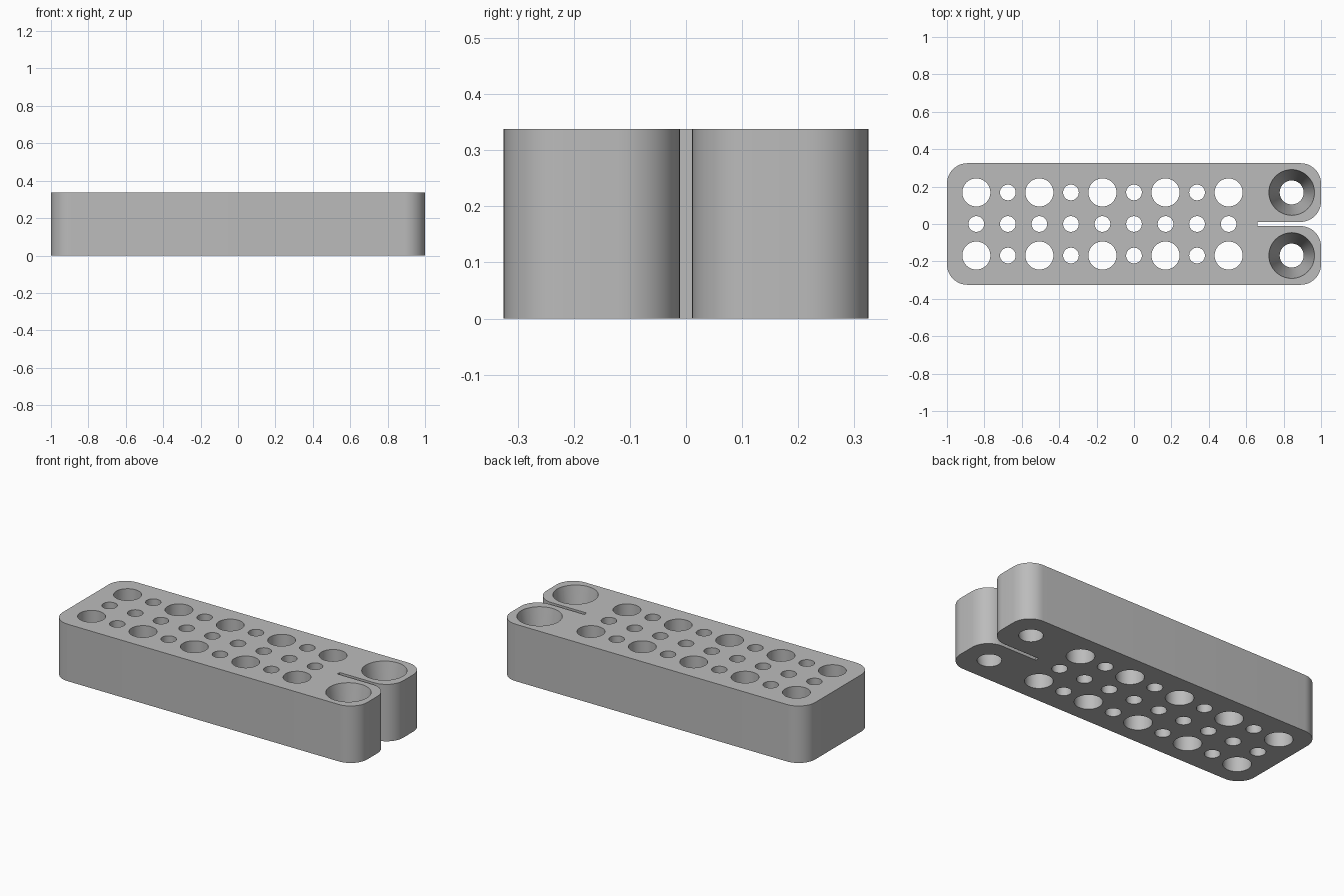
import bpy
import bmesh
from math import radians
from mathutils import Matrix

LENGTH, HALF_W, HEIGHT = 2.0, 0.325, 0.338
PITCH = 0.1686
CORNER = 0.11
SLOT_X, SLOT_HALF = 0.66, 0.011
OVER = 0.02

cube = bpy.data.objects.get("Cube")
if cube:
    bpy.data.objects.remove(cube, do_unlink=True)


def make_object(name, bm):
    bmesh.ops.recalc_face_normals(bm, faces=bm.faces)
    mesh = bpy.data.meshes.new(name)
    bm.to_mesh(mesh)
    bm.free()
    obj = bpy.data.objects.new(name, mesh)
    bpy.context.collection.objects.link(obj)
    return obj


def add_hole(bm, x, y, r_bottom, r_top, sides=48):
    # Through hole, overshooting both faces at the same taper
    extra = (r_top - r_bottom) * OVER / HEIGHT
    bmesh.ops.create_cone(
        bm, cap_ends=True, segments=sides,
        radius1=r_bottom - extra, radius2=r_top + extra,
        depth=HEIGHT + 2 * OVER,
        matrix=Matrix.Translation((x, y, HEIGHT / 2)))


# Block body: slotted outline, extruded, with rounded outer corners
end = LENGTH / 2
half = [(-end, HALF_W), (end, HALF_W), (end, SLOT_HALF), (SLOT_X, SLOT_HALF)]
outline = half + [(x, -y) for x, y in reversed(half)]
bm = bmesh.new()
base = bm.faces.new([bm.verts.new((x, y, 0)) for x, y in outline])
top = bmesh.ops.extrude_face_region(bm, geom=[base])["geom"]
bmesh.ops.translate(bm, vec=(0, 0, HEIGHT),
                    verts=[v for v in top if isinstance(v, bmesh.types.BMVert)])
corners = [e for e in bm.edges
           if abs(e.verts[0].co.z - e.verts[1].co.z) > 0.1
           and abs(e.verts[0].co.x) > end - 0.01]
bmesh.ops.bevel(bm, geom=corners, offset=CORNER, segments=12,
                profile=0.5, affect='EDGES')
block = make_object("tool_holder_block", bm)

# Hole pattern: alternating sizes outside, small holes down the middle
bm = bmesh.new()
for i in range(-5, 4):
    add_hole(bm, i * PITCH, 0, 0.042, 0.042)
    r = 0.075 if i % 2 else 0.042
    for side in (-1, 1):
        add_hole(bm, i * PITCH, side * PITCH, r, r)

# Tapered sockets beside the slot
for side in (-1, 1):
    add_hole(bm, 5 * PITCH, side * PITCH, 0.064, 0.122, 64)
cutter = make_object("hole_cutter", bm)
cutter.hide_render = True

cut = block.modifiers.new("holes", 'BOOLEAN')
cut.operation = 'DIFFERENCE'
cut.solver = 'EXACT'
cut.object = cutter
bpy.ops.object.select_all(action='DESELECT')
bpy.context.view_layer.objects.active = block
block.select_set(True)
bpy.ops.object.modifier_apply(modifier=cut.name)
bpy.data.objects.remove(cutter, do_unlink=True)

# Plain grey material
grey = bpy.data.materials.new("light_grey")
grey.use_nodes = True
colour = (0.5, 0.5, 0.5, 1)
grey.diffuse_color = colour
grey.node_tree.nodes["Principled BSDF"].inputs["Base Color"].default_value = colour
block.data.materials.clear()
block.data.materials.append(grey)
bpy.ops.object.shade_smooth_by_angle(angle=radians(30))
